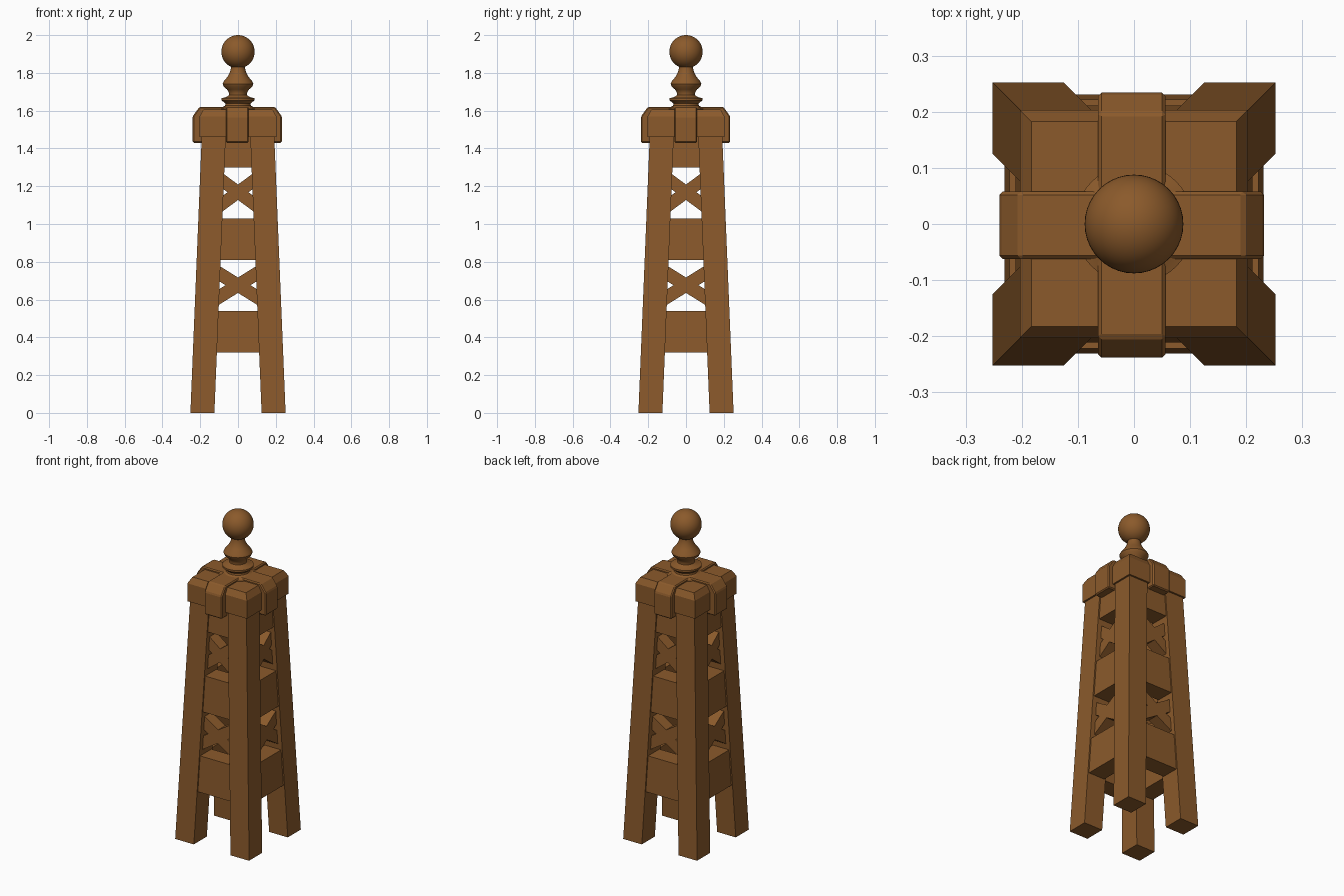
import bpy, bmesh, math
from mathutils import Matrix

if "Cube" in bpy.data.objects:
    bpy.data.objects.remove(bpy.data.objects["Cube"])

wood = bpy.data.materials.new("brown wood")
wood.diffuse_color = (0.258, 0.102, 0.024, 1)
wood.use_nodes = True
wood.node_tree.nodes["Principled BSDF"].inputs["Base Color"].default_value = wood.diffuse_color

SLOPE = 0.041                      # inward lean of the tower per unit height
def lean(c, z):
    return c - SLOPE * z

def finish(name, bm):
    bmesh.ops.recalc_face_normals(bm, faces=bm.faces)
    me = bpy.data.meshes.new(name)
    bm.to_mesh(me)
    bm.free()
    me.materials.append(wood)
    ob = bpy.data.objects.new(name, me)
    bpy.context.collection.objects.link(ob)
    return ob

def loft(bm, a, b):
    """Closed solid between two matching outlines."""
    va, vb = [bm.verts.new(p) for p in a], [bm.verts.new(p) for p in b]
    n = len(va)
    bm.faces.new(va)
    bm.faces.new(vb[::-1])
    for i in range(n):
        bm.faces.new((va[i], va[(i + 1) % n], vb[(i + 1) % n], vb[i]))

def square(x0, x1, y0, y1, z):
    return [(x0, y0, z), (x1, y0, z), (x1, y1, z), (x0, y1, z)]

def four_sides(bm):
    """Repeat the front-side geometry on all four sides."""
    src = bm.verts[:] + bm.edges[:] + bm.faces[:]
    for k in (1, 2, 3):
        new = bmesh.ops.duplicate(bm, geom=src)["geom"]
        bmesh.ops.rotate(bm, verts=[g for g in new if isinstance(g, bmesh.types.BMVert)],
                         matrix=Matrix.Rotation(k * math.pi / 2, 3, 'Z'))

# Four leaning legs
bm = bmesh.new()
LEG_TOP = 1.47
loft(bm, square(0.125, 0.252, -0.252, -0.125, 0),
     square(lean(0.125, LEG_TOP), lean(0.252, LEG_TOP),
            -lean(0.252, LEG_TOP), -lean(0.125, LEG_TOP), LEG_TOP))
four_sides(bm)
finish("legs", bm)

# Cross rails between the legs, three levels
for name, z0, z1 in (("lower_rails", 0.32, 0.54), ("middle_rails", 0.81, 1.03),
                     ("upper_rails", 1.30, 1.465)):
    bm = bmesh.new()
    rings = []
    for z in (z0, z1):
        w = lean(0.15, z)
        rings.append(square(-w, w, -lean(0.244, z), -lean(0.134, z), z))
    loft(bm, *rings)
    four_sides(bm)
    finish(name, bm)

# X braces between the rails
for name, zc, slope in (("lower_braces", 0.676, 0.62), ("upper_braces", 1.168, 0.74)):
    bm = bmesh.new()
    w, h = lean(0.145, zc), 0.041
    for s in (slope, -slope):
        outline = [(-w, zc - s * w - h), (w, zc + s * w - h),
                   (w, zc + s * w + h), (-w, zc - s * w + h)]
        loft(bm, [(x, -lean(0.224, z), z) for x, z in outline],
             [(x, -lean(0.154, z), z) for x, z in outline])
    four_sides(bm)
    finish(name, bm)

# Cap block with chamfered top
bm = bmesh.new()
loft(bm, square(-0.203, 0.203, -0.203, 0.203, 1.46), square(-0.203, 0.203, -0.203, 0.203, 1.57))
top = [f for f in bm.faces if all(v.co.z > 1.5 for v in f.verts)]
new = bmesh.ops.extrude_discrete_faces(bm, faces=top)["faces"]
for v in new[0].verts:
    v.co = (v.co.x * 0.9, v.co.y * 0.9, 1.607)
bmesh.ops.remove_doubles(bm, verts=bm.verts, dist=1e-5)
finish("cap_block", bm)

# Two crossed straps over the cap
outline = [(-0.236, 1.43), (0.236, 1.43), (0.236, 1.57), (0.2, 1.62), (-0.2, 1.62), (-0.236, 1.57)]
for name, turn in (("strap_side_to_side", 0), ("strap_front_to_back", math.pi / 2)):
    bm = bmesh.new()
    loft(bm, [(x, -0.06, z) for x, z in outline], [(x, 0.06, z) for x, z in outline])
    bmesh.ops.recalc_face_normals(bm, faces=bm.faces)
    bmesh.ops.bevel(bm, geom=bm.edges[:], offset=0.006, segments=1, affect='EDGES')
    bmesh.ops.rotate(bm, verts=bm.verts, matrix=Matrix.Rotation(turn, 3, 'Z'))
    bmesh.ops.translate(bm, verts=bm.verts, vec=(-0.004, -0.002, 0))
    finish(name, bm)

# Turned finial stem
profile = [(0, 1.59), (0.107, 1.59), (0.107, 1.61), (0.085, 1.617), (0.068, 1.627), (0.066, 1.637),
           (0.074, 1.645), (0.088, 1.655), (0.088, 1.666), (0.062, 1.672), (0.048, 1.682),
           (0.048, 1.695), (0.058, 1.712), (0.076, 1.728), (0.081, 1.742), (0.074, 1.757),
           (0.055, 1.78), (0.042, 1.805), (0.036, 1.83), (0.036, 1.85), (0, 1.85)]
bm = bmesh.new()
vs = [bm.verts.new((r, 0, z)) for r, z in profile]
es = [bm.edges.new(p) for p in zip(vs, vs[1:])]
bmesh.ops.spin(bm, geom=vs + es, cent=(0, 0, 0), axis=(0, 0, 1), angle=2 * math.pi, steps=40)
bmesh.ops.remove_doubles(bm, verts=bm.verts, dist=1e-5)
stem = finish("finial_stem", bm)

# Finial ball
bm = bmesh.new()
bmesh.ops.create_uvsphere(bm, u_segments=40, v_segments=24, radius=0.088,
                          matrix=Matrix.Translation((0, 0, 1.912)))
ball = finish("finial_ball", bm)

for ob in (stem, ball):
    bpy.ops.object.select_all(action='DESELECT')
    ob.select_set(True)
    bpy.context.view_layer.objects.active = ob
    bpy.ops.object.shade_smooth_by_angle(angle=math.radians(40))
